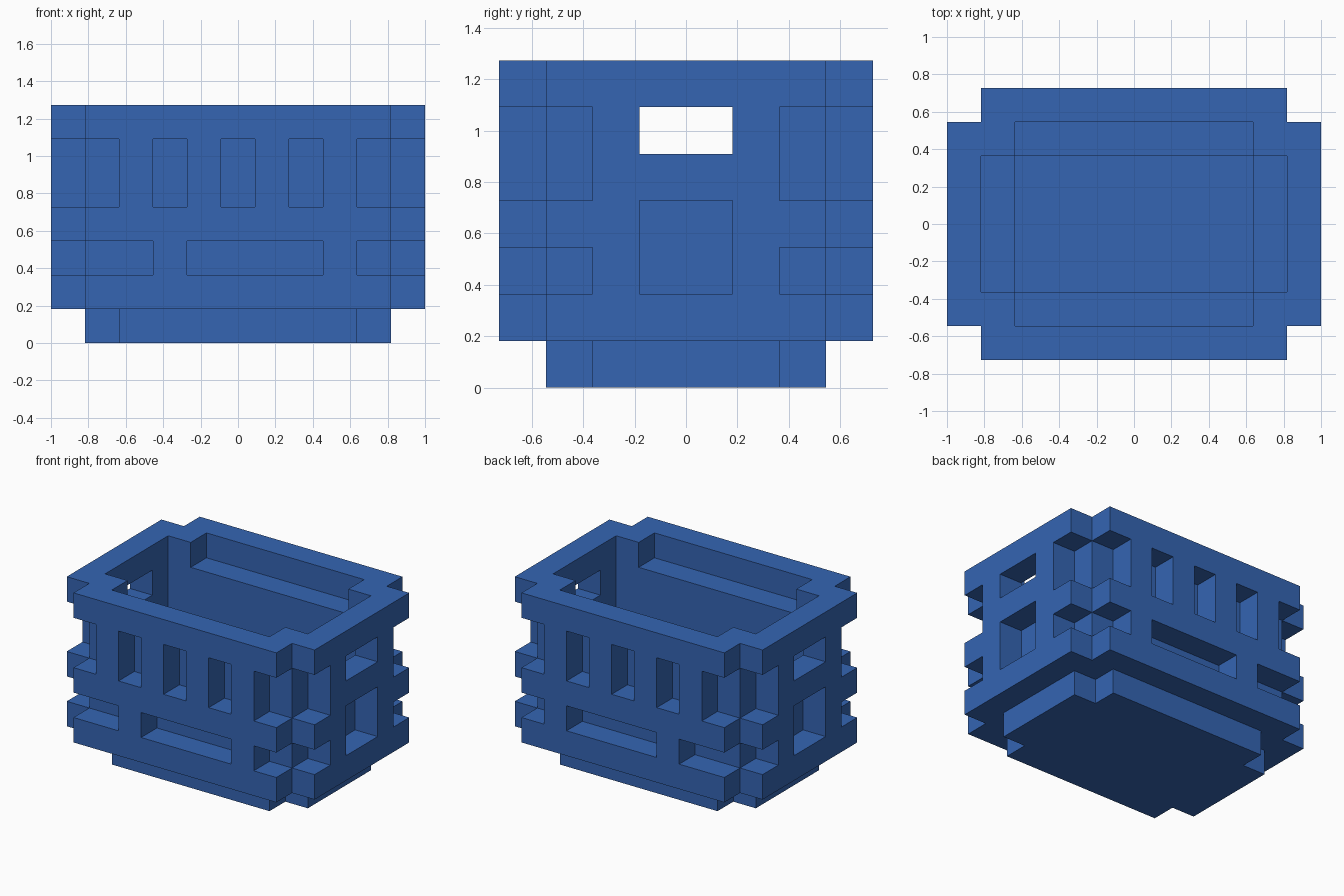
import bpy, bmesh
from mathutils import Vector

cube = bpy.data.objects.get("Cube")
if cube:
    bpy.data.objects.remove(cube, do_unlink=True)

U = 2 / 11                      # one block
blue = bpy.data.materials.new("blue")
blue.use_nodes = True
colour = (0.035, 0.13, 0.45, 1)
blue.diffuse_color = colour
blue.node_tree.nodes["Principled BSDF"].inputs["Base Color"].default_value = colour


def box(x0, x1, y0, y1, z0, z1):
    """Blocks inside a box, keyed by their centres in block units."""
    return {(x, y + 0.5, z + 0.5)
            for x in range(-5, 6) if x0 < x < x1
            for y in range(-4, 4) if y0 < y + 0.5 < y1
            for z in range(0, 7) if z0 < z + 0.5 < z1}


def cross(x, y, z0, z1):
    """Box footprint x by y with one block missing at each corner."""
    return box(-x, x, -y + 1, y - 1, z0, z1) | box(-x + 1, x - 1, -y, y, z0, z1)


# Walls over a recessed plinth
blocks = cross(4.5, 3, 0, 1) | cross(5.5, 4, 1, 7)

# Stepped cavity: open rim, side shelves, deep well
blocks -= cross(4.5, 3, 6, 7)
blocks -= box(-4.5, 4.5, -2, 2, 4, 7)
blocks -= box(-3.5, 3.5, -2, 2, 1, 7)

# Front and back: upright windows, long slot, corner notches
for y0, y1 in ((-4, -3), (3, 4)):
    for x in (-2, 0, 2):
        blocks -= box(x - 0.5, x + 0.5, y0, y1, 4, 6)
    blocks -= box(-1.5, 2.5, y0, y1, 2, 3)
    blocks -= box(-4.5, -2.5, y0, y1, 2, 3)
    blocks -= box(3.5, 4.5, y0, y1, 2, 3)
    for x0 in (-4.5, 3.5):
        blocks -= box(x0, x0 + 1, y0, y1, 4, 6)

# Sides: hand hole, square recess, corner notches
for x0, x1 in ((-5.5, -4.5), (4.5, 5.5)):
    blocks -= box(x0, x1, -1, 1, 5, 6)
    blocks -= box(x0, x1, -1, 1, 2, 4)
    for y0 in (-3, 2):
        blocks -= box(x0, x1, y0, y0 + 1, 2, 3)
        blocks -= box(x0, x1, y0, y0 + 1, 4, 6)

# Skin the exposed block faces, then merge the flat regions
bm = bmesh.new()
verts = {}


def vert(p):
    key = tuple(round(c * 2) for c in p)
    if key not in verts:
        verts[key] = bm.verts.new(p * U)
    return verts[key]


for block in sorted(blocks):
    c = Vector(block)
    for axis in range(3):
        for sign in (-1, 1):
            n = Vector((0, 0, 0))
            n[axis] = sign
            if tuple(c + n) in blocks:
                continue
            a = Vector((0, 0, 0))
            a[(axis + 1) % 3] = 0.5
            b = n.cross(a)
            mid = c + n * 0.5
            bm.faces.new([vert(mid + a * s + b * t)
                          for s, t in ((-1, -1), (1, -1), (1, 1), (-1, 1))])
bmesh.ops.dissolve_limit(bm, angle_limit=0.01, verts=bm.verts[:], edges=bm.edges[:])

mesh = bpy.data.meshes.new("crate")
bm.to_mesh(mesh)
bm.free()
mesh.materials.append(blue)
crate = bpy.data.objects.new("crate", mesh)
bpy.context.collection.objects.link(crate)
